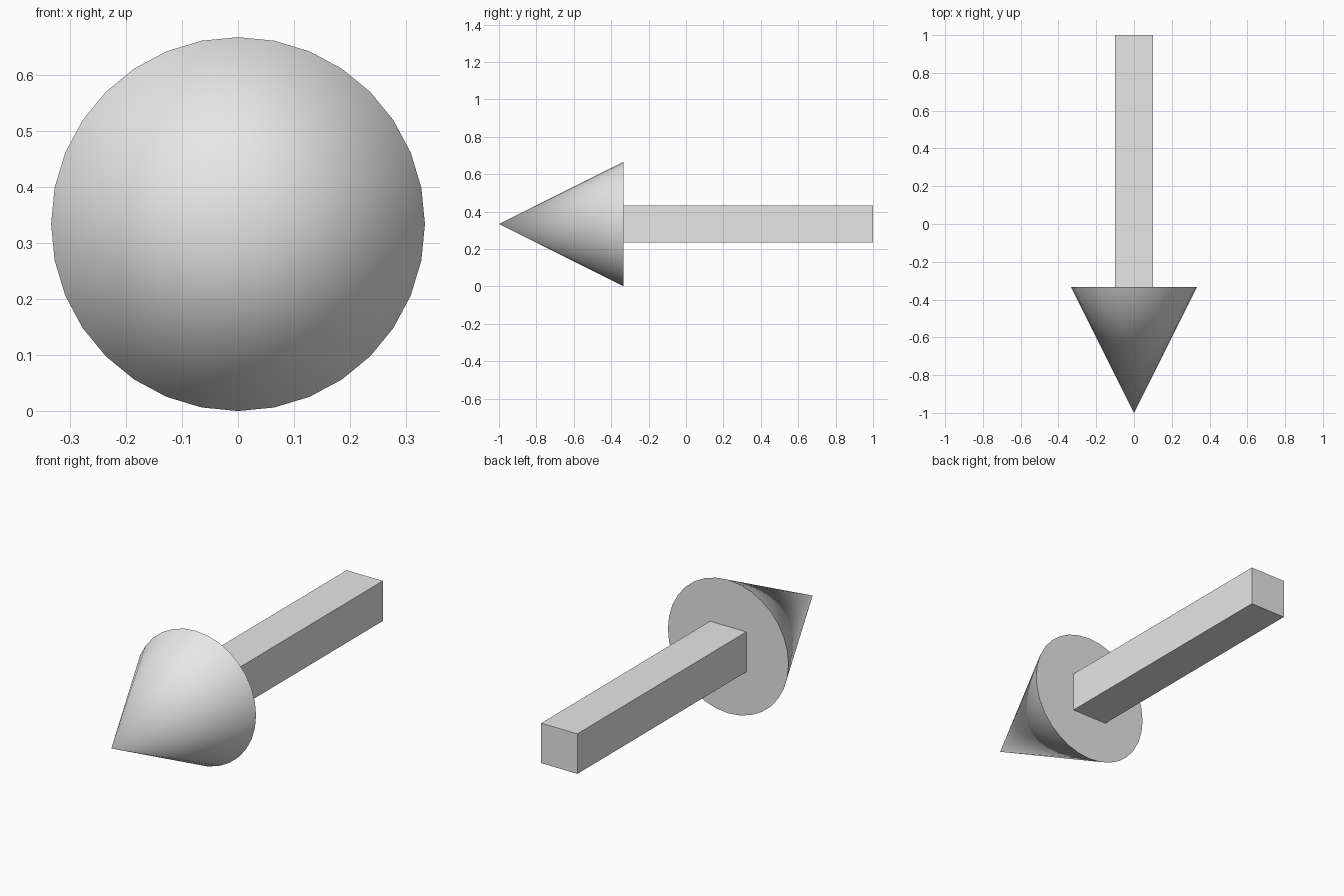
import bpy
import math

cube = bpy.data.objects.get("Cube")
if cube:
    bpy.data.objects.remove(cube, do_unlink=True)

RADIUS = 1 / 3          # head radius, also the height of the axis
BASE_Y = -1 / 3         # where the head meets the shaft
SHAFT_WIDTH = 0.2

grey = bpy.data.materials.new("light_grey")
grey.use_nodes = True
colour = (0.8, 0.8, 0.8, 1)
grey.diffuse_color = colour
grey.node_tree.nodes["Principled BSDF"].inputs["Base Color"].default_value = colour


def finish(name):
    obj = bpy.context.object
    obj.name = obj.data.name = name
    obj.data.materials.append(grey)
    return obj


# Pointed head, tip towards the front
head_length = BASE_Y + 1
bpy.ops.mesh.primitive_cone_add(
    vertices=32, radius1=RADIUS, radius2=0, depth=head_length,
    location=(0, BASE_Y - head_length / 2, RADIUS),
    rotation=(math.pi / 2, 0, 0))
finish("arrow_head")
bpy.ops.object.shade_smooth_by_angle(angle=math.radians(40))

# Square shaft running to the back
shaft_length = 1 - BASE_Y
bpy.ops.mesh.primitive_cube_add(size=1, location=(0, BASE_Y + shaft_length / 2, RADIUS))
shaft = finish("arrow_shaft")
shaft.scale = (SHAFT_WIDTH, shaft_length, SHAFT_WIDTH)
bpy.ops.object.transform_apply(location=False, rotation=False, scale=True)
